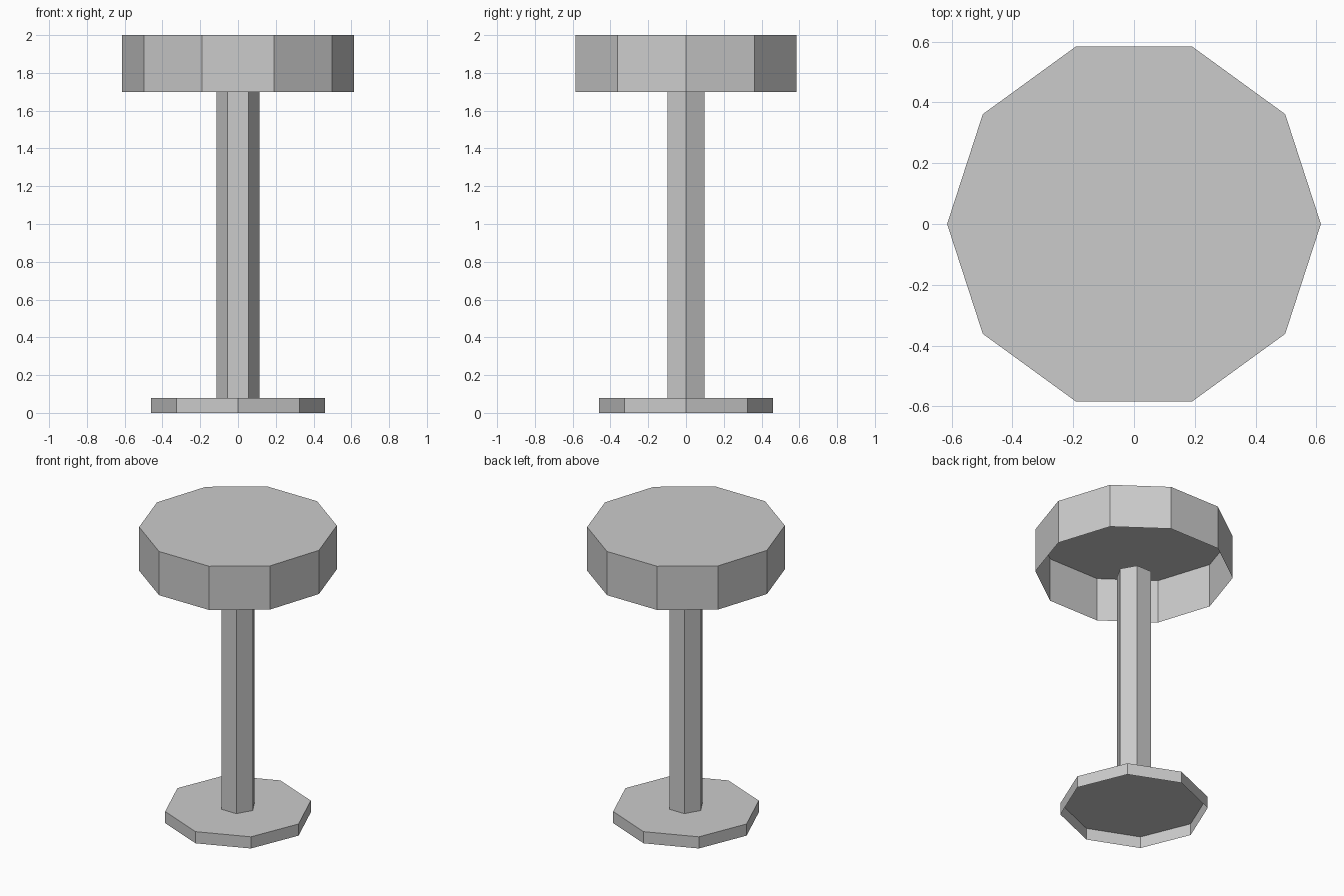
import bpy, bmesh
from math import cos, sin, tau

if "Cube" in bpy.data.objects:
    bpy.data.objects.remove(bpy.data.objects["Cube"])


def prism(name, sides, radius, z0, z1, top):
    """Flat-sided open-bottomed prism with a corner on +x, optionally closed on top."""
    bm = bmesh.new()
    rings = [[bm.verts.new((radius * cos(tau * i / sides), radius * sin(tau * i / sides), z))
              for i in range(sides)] for z in (z0, z1)]
    low, high = rings
    for i in range(sides):
        j = (i + 1) % sides
        bm.faces.new((low[i], low[j], high[j], high[i]))
    if top:
        bm.faces.new(high)
    mesh = bpy.data.meshes.new(name)
    bm.to_mesh(mesh)
    bm.free()
    obj = bpy.data.objects.new(name, mesh)
    bpy.context.collection.objects.link(obj)
    return obj


# Octagonal foot, hollow underneath
prism("base", 8, 0.46, 0.0, 0.08, True)
# Hexagonal post, ends hidden between base and seat
prism("post", 6, 0.113, 0.08, 1.70, False)
# Decagonal seat, hollow underneath
prism("seat", 10, 0.615, 1.70, 2.0, True)
